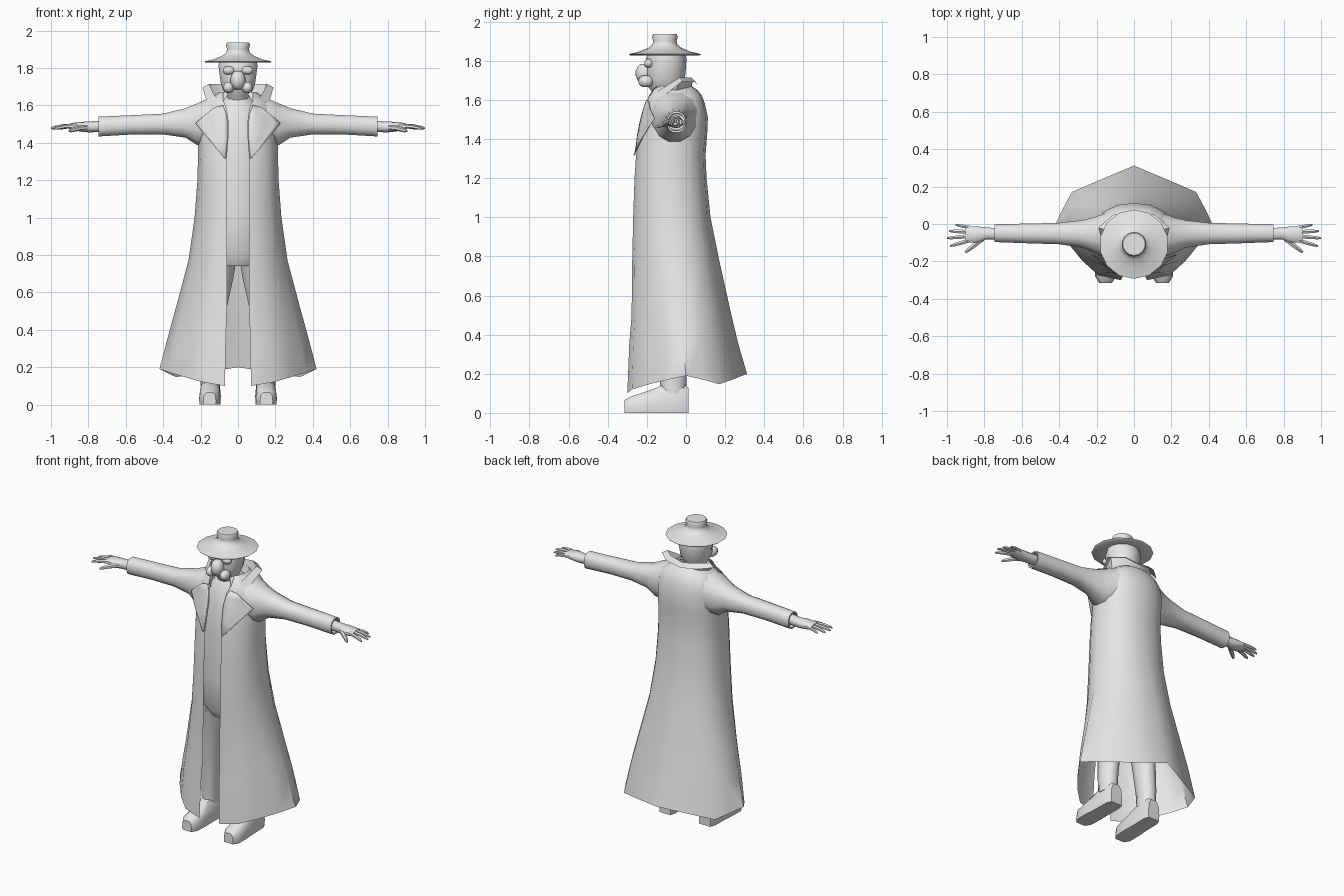
import bpy, bmesh, math
from mathutils import Vector
from mathutils.bvhtree import BVHTree

if "Cube" in bpy.data.objects:
    bpy.data.objects.remove(bpy.data.objects["Cube"])

grey = bpy.data.materials.new("plain grey")
grey.diffuse_color = (0.8, 0.8, 0.8, 1)
grey.use_nodes = True
grey.node_tree.nodes["Principled BSDF"].inputs["Base Color"].default_value = grey.diffuse_color


def make(name, verts, faces, mirror=False, angle=50):
    bm = bmesh.new()
    vs = [bm.verts.new(v) for v in verts]
    for f in faces:
        bm.faces.new([vs[i] for i in f])
    bmesh.ops.recalc_face_normals(bm, faces=bm.faces)
    me = bpy.data.meshes.new(name)
    bm.to_mesh(me)
    bm.free()
    me.materials.append(grey)
    ob = bpy.data.objects.new(name, me)
    bpy.context.collection.objects.link(ob)
    bpy.ops.object.select_all(action='DESELECT')
    ob.select_set(True)
    bpy.context.view_layer.objects.active = ob
    bpy.ops.object.shade_smooth_by_angle(angle=math.radians(angle))
    if mirror:
        m = ob.modifiers.new("Mirror", 'MIRROR')
        m.use_clip = True
    return ob


def loft(rings, closed=True, caps=True):
    n = len(rings[0])
    verts = [v for r in rings for v in r]
    faces = []
    for k in range(len(rings) - 1):
        for i in range(n if closed else n - 1):
            j = (i + 1) % n
            faces.append((k * n + i, k * n + j, (k + 1) * n + j, (k + 1) * n + i))
    if caps:
        faces += [tuple(range(n)), tuple(range(len(verts) - n, len(verts)))]
    return verts, faces


def oval(n, p=1.0):
    for i in range(n):
        a = 2 * math.pi * (i + 0.5) / n
        c, s = math.cos(a), math.sin(a)
        yield math.copysign(abs(c) ** p, c), math.copysign(abs(s) ** p, s)


def flat_ring(z, x, hw, yf, yb, n=14):
    """Horizontal oval between yf and yb."""
    return [(x + hw * c, (yf + yb) / 2 + (yb - yf) / 2 * s, z) for c, s in oval(n)]


def arm_ring(x, z0, z1, y0, y1, n=12, p=0.85):
    """Upright oval facing along x."""
    return [(x, (y0 + y1) / 2 + (y1 - y0) / 2 * c, (z0 + z1) / 2 + (z1 - z0) / 2 * s)
            for c, s in oval(n, p)]


def ellipsoid(name, loc, r, mirror=False):
    rings = []
    for k in range(1, 7):
        a = math.pi * k / 7
        rings.append([(loc[0] + r[0] * math.sin(a) * c, loc[1] + r[1] * math.sin(a) * s,
                       loc[2] - r[2] * math.cos(a)) for c, s in oval(10)])
    make(name, *loft(rings), mirror)


# Coat: half outline from the front opening to the back seam
UPPER = [(0, 0), (.45, .02), (.75, .12), (.93, .28), (1, .48), (.93, .72), (.75, .87), (.42, .97), (0, 1)]
HEM = [(0, 0), (.45, .04), (.66, .17), (.86, .34), (1, .49), (.9, .63), (.79, .77), (.4, .885), (0, 1)]
HEM_Z = [.10, .12, .145, .17, .19, .17, .147, .172, .2]
# z, half width, front y, back y, opening x, hem mix
LEVELS = [(.2, .42, -.30, .312, .07, 1), (.35, .378, -.29, .268, .065, .85), (.5, .337, -.278, .232, .06, .7),
          (.77, .265, -.275, .172, .06, .4), (1.0, .232, -.27, .125, .06, .15), (1.2, .217, -.263, .105, .06, 0),
          (1.32, .214, -.255, .10, .06, 0), (1.42, .213, -.243, .108, .052, 0), (1.51, .21, -.225, .112, .05, 0),
          (1.58, .20, -.205, .097, .06, 0), (1.62, .175, -.19, .082, .075, 0), (1.65, .13, -.17, .06, .08, 0),
          (1.67, .10, -.15, .03, .08, 0)]
rings = []
for z, hw, yf, yb, edge, mix in LEVELS:
    ring = []
    for i, (a, b) in enumerate(zip(UPPER, HEM)):
        u, t = (a[k] * (1 - mix) + b[k] * mix for k in (0, 1))
        x = edge if i == 0 else hw * u
        ring.append((x, yf + (yb - yf) * t, HEM_Z[i] if mix == 1 else z))
    rings.append(ring)
coat = loft(rings, closed=False, caps=False)
make("coat", *coat, mirror=True)

# Sleeves, with a hollow cuff
SLEEVE = [(.10, 1.40, 1.65, -.19, .085), (.17, 1.385, 1.635, -.175, .055), (.22, 1.385, 1.613, -.155, .037),
          (.28, 1.425, 1.587, -.128, .022), (.40, 1.443, 1.557, -.11, .008), (.56, 1.443, 1.549, -.105, .004),
          (.745, 1.432, 1.541, -.098, .0), (.745, 1.442, 1.531, -.09, -.008), (.72, 1.445, 1.528, -.09, -.008)]
sleeve = loft([arm_ring(*s) for s in SLEEVE])
make("sleeve", *sleeve, mirror=True)

# Lapels laid just in front of the coat
trees = [BVHTree.FromPolygons(*part) for part in (coat, sleeve)]


def on_coat(x, z):
    hits = [t.ray_cast(Vector((x, -1, z)), Vector((0, 1, 0)))[0] for t in trees]
    return min([h.y for h in hits if h] or [-.2])


inner = [(.064, 1.32), (.057, 1.42), (.055, 1.50), (.064, 1.56), (.08, 1.60)]
outer = [(.07, 1.315), (.15, 1.41), (.228, 1.505), (.175, 1.55), (.125, 1.59)]
rings = []
for (x0, z0), (x1, z1) in zip(inner, outer):
    ring = []
    for k in range(7):
        x, z = x0 + (x1 - x0) * k / 6, z0 + (z1 - z0) * k / 6
        ring.append((x, on_coat(x, z) - .008 - .008 * k / 6, z))
    rings.append(ring)
lapel = make("lapel", *loft(rings, False, False), mirror=True)
lapel.modifiers.new("Thickness", 'SOLIDIFY').thickness = .004

# Turned-up collar: base, fold and outer edge, from the back seam forward
collar = [[(0, .02, 1.62), (.08, .0, 1.62), (.115, -.06, 1.61), (.10, -.13, 1.60), (.07, -.185, 1.575)],
          [(0, .035, 1.70), (.09, .025, 1.715), (.155, -.03, 1.715), (.13, -.12, 1.66), (.075, -.20, 1.60)],
          [(0, .06, 1.675), (.11, .05, 1.69), (.19, -.02, 1.695), (.165, -.12, 1.615), (.085, -.205, 1.575)]]
make("collar", *loft(collar, False, False), mirror=True, angle=40)

# Shirt front and body under the coat
BODY = [(.74, .12, -.20, .02), (.80, .165, -.235, .05), (1.0, .17, -.245, .07), (1.3, .18, -.245, .07),
        (1.45, .18, -.23, .07), (1.55, .15, -.205, .06), (1.61, .10, -.185, .03), (1.66, .06, -.15, -.02)]
make("body", *loft([flat_ring(z, 0, *b) for z, *b in BODY]))

# Legs: z, centre x, half width, front y, back y
LEGS = [(.10, .15, .052, -.13, .0), (.22, .148, .056, -.135, .005), (.5, .127, .066, -.16, .015),
        (.68, .10, .08, -.19, .03), (.80, .082, .082, -.215, .04)]
make("leg", *loft([flat_ring(*l, n=10) for l in LEGS]), mirror=True)

# Boots: y, half width, top height, sideways splay
BOOT = [(.012, .042, .13, .145), (-.02, .054, .15, .146), (-.12, .054, .14, .148), (-.20, .058, .11, .15),
        (-.28, .056, .085, .152), (-.315, .034, .065, .152)]
SOLE = [(-.95, 0), (.95, 0), (1, .3), (.9, .75), (.5, 1), (-.5, 1), (-.9, .75), (-1, .3)]
make("boot", *loft([[(x + hw * u, y, h * v) for u, v in SOLE] for y, hw, h, x in BOOT]), mirror=True)

# Palm and fingers
PALM = [(.72, 1.46, 1.52, -.085, -.02), (.79, 1.455, 1.513, -.083, -.018), (.83, 1.458, 1.512, -.10, -.012),
        (.88, 1.466, 1.507, -.10, -.01), (.90, 1.472, 1.502, -.098, -.012)]
make("palm", *loft([arm_ring(*p, n=10) for p in PALM]), mirror=True)


def finger(name, a, b, r):
    a, b = Vector(a), Vector(b)
    side = (b - a).cross(Vector((0, 0, 1))).normalized()
    rings = []
    for t, s in ((0, 1), (.5, .95), (.85, .75), (1, .4)):
        c = a.lerp(b, t) + Vector((0, 0, .004 * math.sin(math.pi * t)))
        rings.append([tuple(c + side * (r * s * u) + Vector((0, 0, r * s * v))) for u, v in oval(6)])
    make(name, *loft(rings), mirror=True)


finger("little_finger", (.87, -.02, 1.488), (.955, -.004, 1.475), .0105)
finger("ring_finger", (.88, -.042, 1.49), (.988, -.038, 1.475), .012)
finger("middle_finger", (.88, -.065, 1.49), (1.0, -.076, 1.477), .012)
finger("index_finger", (.88, -.088, 1.489), (.983, -.118, 1.475), .012)
finger("thumb", (.81, -.08, 1.482), (.903, -.152, 1.462), .0145)

# Head and neck
HEAD = [(1.58, .06, -.15, -.03), (1.65, .064, -.18, -.03), (1.675, .078, -.20, -.02), (1.71, .093, -.208, -.006),
        (1.76, .10, -.205, .0), (1.81, .107, -.205, .002), (1.85, .10, -.19, -.01)]
make("head", *loft([flat_ring(z, 0, *h) for z, *h in HEAD]))

# Breathing mask: muzzle, side filters and goggles
ellipsoid("mask_muzzle", (0, -.213, 1.735), (.042, .045, .055))
ellipsoid("mask_filter", (.05, -.205, 1.695), (.03, .04, .032), True)
ellipsoid("mask_goggle", (.05, -.19, 1.787), (.034, .024, .024), True)

# Hat: radius, height
HAT = [(.10, 1.838), (.178, 1.828), (.185, 1.834), (.13, 1.847), (.085, 1.866), (.064, 1.882), (.06, 1.90),
       (.066, 1.925), (.06, 1.936)]
make("hat", *loft([[(r * c, -.108 + r * s, z) for c, s in oval(14)] for r, z in HAT]), angle=60)
